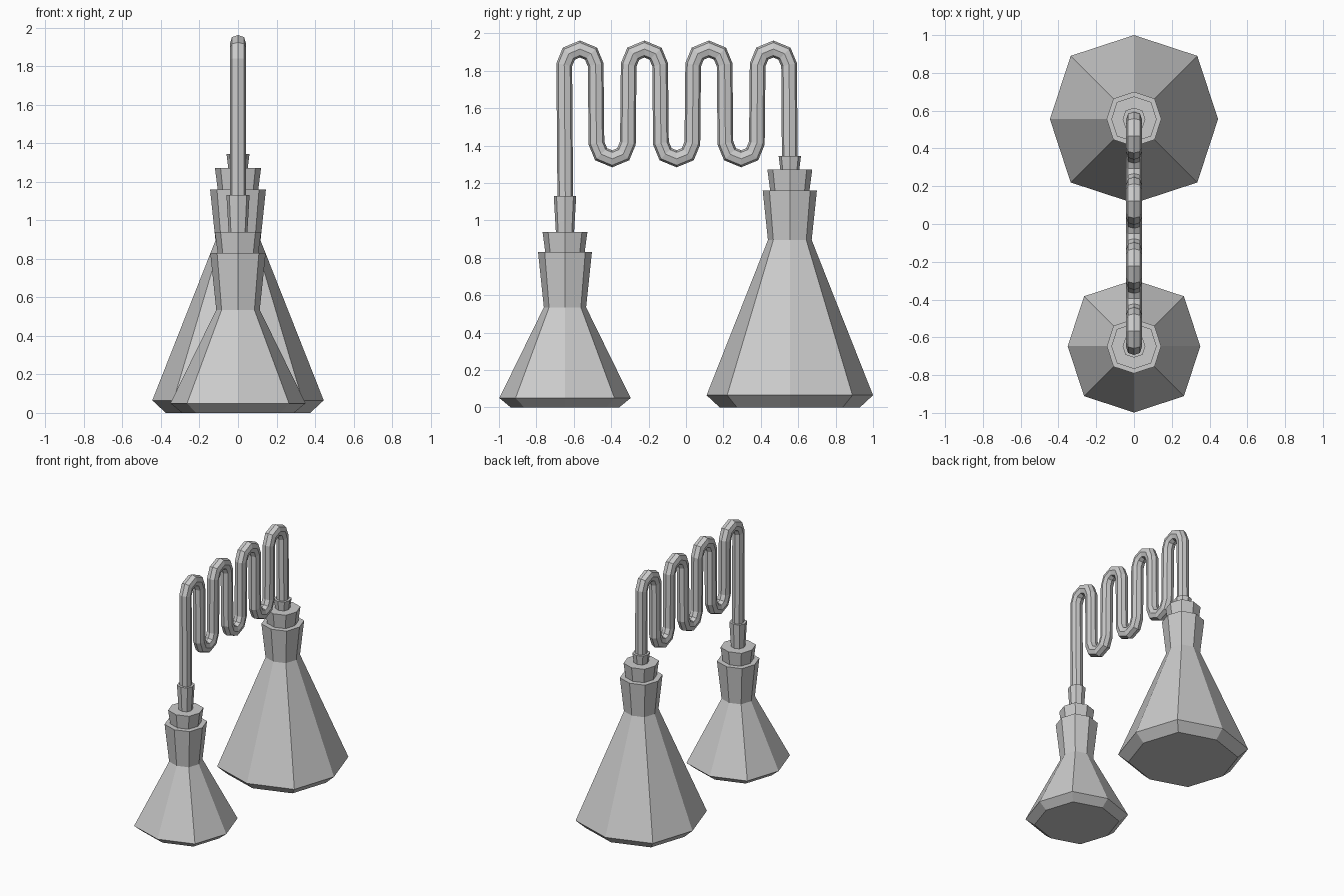
import bpy, bmesh
from math import cos, sin, pi, radians
from mathutils import Vector

if "Cube" in bpy.data.objects:
    bpy.data.objects.remove(bpy.data.objects["Cube"])

SIDES = 8
DIAG = 1.065  # diagonal corners sit slightly further out than the axis corners


def corner(i, r):
    a = 2 * pi * i / SIDES
    k = r * (DIAG if i % 2 else 1)
    return k * cos(a), k * sin(a)


def skin(name, rings):
    """Bridge a list of 8-sided rings into a capped, flat-shaded solid."""
    bm = bmesh.new()
    loops = [[bm.verts.new(p) for p in ring] for ring in rings]
    for a, b in zip(loops, loops[1:]):
        for i in range(SIDES):
            j = (i + 1) % SIDES
            bm.faces.new((a[i], a[j], b[j], b[i]))
    bm.faces.new(loops[0][::-1])
    bm.faces.new(loops[-1])
    bmesh.ops.recalc_face_normals(bm, faces=bm.faces)
    mesh = bpy.data.meshes.new(name)
    bm.to_mesh(mesh)
    bm.free()
    obj = bpy.data.objects.new(name, mesh)
    bpy.context.collection.objects.link(obj)
    return obj


def turned(name, y, profile):
    """Solid from a (radius, height) profile around a vertical axis at y."""
    rings = [[(*corner(i, r), z) for i in range(SIDES)] for r, z in profile]
    skin(name, rings).location.y = y


def sweep(name, path, r):
    """Sweep the 8-sided section along a (y, z) path with mitred joints."""
    pts = [Vector(p) for p in path]
    rings = []
    for k, p in enumerate(pts):
        d0 = (p - pts[max(k - 1, 0)]).normalized()
        d1 = (pts[min(k + 1, len(pts) - 1)] - p).normalized()
        t = (d0 + d1).normalized()
        d = d1 if d1.length else d0
        n = Vector((t.y, -t.x)) / max(t.dot(d), 0.5)
        ring = []
        for i in range(SIDES):
            x, v = corner(i, r)
            ring.append((x, p.x + n.x * v, p.y + n.y * v))
        rings.append(ring)
    skin(name, rings)


# Flasks: faceted bodies with a chamfered foot and a flared neck
SMALL_Y, BIG_Y = -0.647, 0.555
turned("small_flask", SMALL_Y,
       [(0.29, 0), (0.351, 0.05), (0.113, 0.535), (0.144, 0.83)])
turned("large_flask", BIG_Y,
       [(0.375, 0), (0.445, 0.065), (0.117, 0.895), (0.145, 1.16)])

# Stoppers and tube collars on both flasks
for label, y, neck, stop, top in (("small", SMALL_Y, 0.83, 0.938, 1.13),
                                  ("large", BIG_Y, 1.16, 1.272, 1.345)):
    turned(label + "_stopper", y, [(0.10, neck - 0.04), (0.12, stop)])
    turned(label + "_collar", y, [(0.047, stop - 0.03), (0.06, top)])

# Winding tube: four peaks and three troughs between the two collars
R, PITCH, FIRST = 0.084, 0.3447, -0.567
path = [(SMALL_Y + 0.002, 1.08)]
for n in range(7):
    up = n % 2 == 0
    cy, cz = FIRST + n * PITCH / 2, (1.832 if up else 1.413)
    for s in range(5):
        a = radians(180 - 45 * s)
        path.append((cy + R * cos(a), cz + (R if up else -R) * sin(a)))
path.append((BIG_Y, 1.30))
sweep("winding_tube", path, 0.042)
